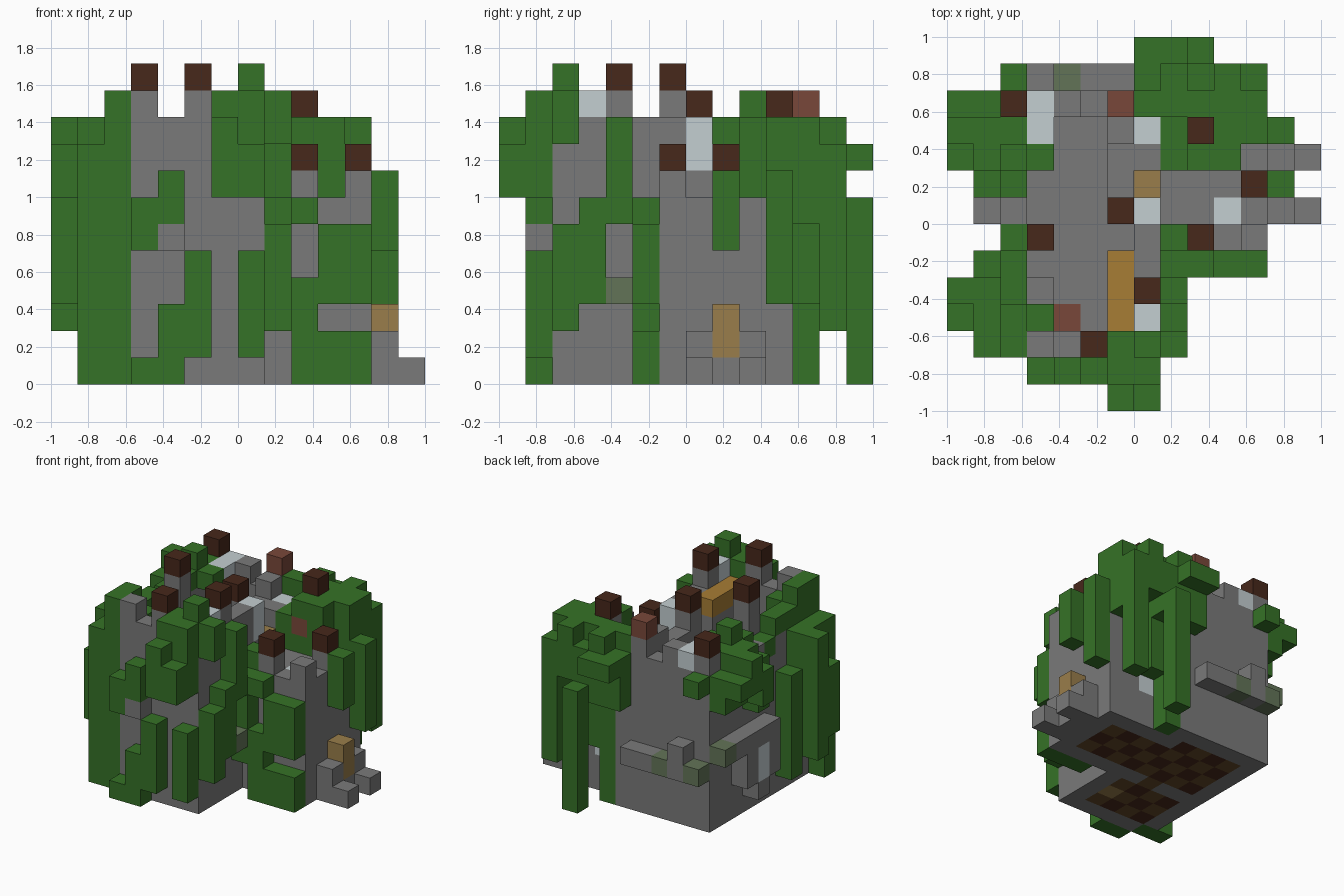
import bpy
import bmesh
from mathutils import Vector

old = bpy.data.objects.get("Cube")
if old:
    bpy.data.objects.remove(old, do_unlink=True)

HALF = 7            # half the grid width in blocks
UNIT = 1 / HALF     # size of one block

PALETTE = {
    "stone": (0.193, 0.193, 0.193),
    "leaf": (0.036, 0.168, 0.02),
    "dark_wood": (0.063, 0.021, 0.011),
    "red_wood": (0.19, 0.064, 0.042),
    "pale_glass": (0.55, 0.62, 0.64),
    "orange_wood": (0.39, 0.206, 0.035),
    "tan_wood": (0.32, 0.207, 0.069),
    "mossy_stone": (0.123, 0.174, 0.097),
    "floor_wood": (0.127, 0.065, 0.02),
}

materials = {}
for colour_name, rgb in PALETTE.items():
    mat = bpy.data.materials.new(colour_name)
    mat.use_nodes = True
    mat.diffuse_color = (*rgb, 1)
    shader = mat.node_tree.nodes["Principled BSDF"]
    shader.inputs["Base Color"].default_value = (*rgb, 1)
    shader.inputs["Roughness"].default_value = 0.9
    materials[colour_name] = mat

cells = {}          # block position -> (part, colour); later blocks replace earlier ones


def block(part, colour, across, deep, high):
    """Fill inclusive ranges of blocks along x, y and z."""
    for i in range(across[0], across[-1] + 1):
        for j in range(deep[0], deep[-1] + 1):
            for k in range(high[0], high[-1] + 1):
                cells[i, j, k] = (part, colour)


def along_x(part, colour, start, deep, spans):
    """A row of vertical strips, side by side in x."""
    for i, span in enumerate(spans, start):
        if span:
            block(part, colour, (i,), (deep,), span)


def along_y(part, colour, across, start, spans):
    """A row of vertical strips, side by side in y."""
    for j, span in enumerate(spans, start):
        if span:
            block(part, colour, (across,), (j,), span)


def capped(across, deep, base, top, cap="dark_wood"):
    """A stone pillar with a wooden cap block."""
    block("pillars", "stone", (across,), (deep,), (base, top - 1))
    block("pillar_caps", cap, (across,), (deep,), (top,))


# Stone keep, lower side wing, and the uneven tops of their walls
block("keep", "stone", (2, 7), (2, 11), (0, 7))
block("wing", "stone", (8, 11), (6, 10), (0, 6))
along_x("keep_front_wall", "stone", 2, 2, [(8, 9), (8, 10), (8, 9), (8, 10), (8, 9), (8, 9)])
along_y("keep_right_wall", "stone", 7, 3, [(8, 9), (8, 10), (8, 9), (8, 9), None, None, (8,)])
along_x("keep_back_wall", "stone", 2, 11, [(8, 9), (8,), (8, 9), (8,), (8, 9), (8,)])
along_y("keep_left_wall", "stone", 2, 3, [(8,)] * 8)
along_y("keep_inner_wall", "stone", 6, 3, [(8,), (8,), (8,), None, None, (8,), (8,), (8, 9)])
block("keep_inner_wall", "stone", (3,), (3, 4), (8,))

# Capped pillars on the walls
capped(3, 6, 8, 11)
capped(5, 2, 8, 11)
capped(7, 4, 8, 11)
capped(6, 7, 8, 10)
capped(2, 11, 8, 10)
capped(9, 10, 7, 10)
capped(9, 6, 7, 8)
capped(11, 8, 7, 8)
capped(6, 11, 8, 10, "red_wood")
block("red_roof_block", "red_wood", (4,), (3,), (7,))
block("wing_parapet", "stone", (11,), (6,), (7,))

# Glass blocks, wooden beams and a floor hatch
block("windows", "pale_glass", (7,), (7,), (8, 9))
block("windows", "pale_glass", (7,), (10,), (8,))
block("windows", "pale_glass", (3,), (10, 11), (9,))
block("windows", "pale_glass", (7,), (3,), (10,))
block("windows", "pale_glass", (10,), (7,), (6,))
block("windows", "pale_glass", (9,), (10,), (2,))
block("roof_beam", "orange_wood", (6,), (3, 5), (9,))
block("door_beam", "tan_wood", (7,), (8,), (7,))
block("floor_hatch", "tan_wood", (6,), (4,), (0,))

# Ledges and rubble
block("front_step", "stone", (4,), (1,), (5,))
block("back_ledge", "stone", (3, 6), (12,), (3,))
block("back_ledge", "stone", (3,), (12,), (4,))
block("back_ledge", "mossy_stone", (4,), (12,), (3,))
block("back_ledge", "mossy_stone", (2,), (12,), (3,))
block("left_ledge", "stone", (1,), (7, 10), (4,))
block("left_ledge", "stone", (1,), (7,), (2, 4))
block("left_ledge", "stone", (1,), (8,), (1,))
block("left_ledge", "stone", (1,), (9,), (2, 3))
block("left_ledge", "pale_glass", (1,), (8,), (2, 3))
block("left_ledge", "mossy_stone", (1,), (11,), (4,))
block("mossy_step", "mossy_stone", (8,), (4,), (3,))
block("rubble", "stone", (12,), (7, 9), (0,))
block("rubble", "stone", (12,), (7,), (1,))
block("rubble", "stone", (12,), (9,), (1,))
for deep in (7, 9):
    block("rubble", "stone", (13,), (deep,), (0,))
block("rubble_post", "tan_wood", (12,), (8,), (1, 2))

# Ivy on the front of the keep
along_x("front_ivy_low", "leaf", 3, 1, [(0,), (0, 2), (1, 4), None, (1, 4)])
along_x("front_ivy_high", "leaf", 3, 1, [(5, 6), (6, 7), None, (7, 10), (7, 10)])
along_x("front_ivy_high", "leaf", 6, 0, [(7, 9), (7, 8)])
block("front_ivy_high", "leaf", (6, 7), (2,), (9, 10))
block("front_ivy_high", "leaf", (7,), (2,), (11,))

# Ivy in the corner between keep and wing, and on the front of the wing
along_y("corner_ivy", "leaf", 8, 2, [(2, 5), (3, 6), (6, 9), (2, 6), (7,)])
block("corner_ivy", "leaf", (8,), (2,), (9, 10))
along_x("wing_front_ivy", "leaf", 9, 5, [(0, 3), (0, 1), (0, 1)])
along_x("wing_front_ivy", "leaf", 9, 5, [(6,), (3, 5), (3, 5)])

# Ivy on the right side, over the wing roof and down its back
along_y("wing_side_ivy", "leaf", 12, 8, [(5, 7), None, (3, 7)])
block("wing_roof_ivy", "leaf", (8,), (9, 10), (7, 8))
block("wing_roof_ivy", "leaf", (9, 10), (9,), (7, 9))
block("wing_roof_ivy", "leaf", (10, 11), (10,), (7, 9))
block("wing_roof_beam", "red_wood", (9,), (9,), (8,))
along_x("wing_back_ivy", "leaf", 7, 11, [(9,), (0, 9), (3, 9), (7, 9), (6, 9)])
along_x("back_strands", "leaf", 7, 12, [(6, 8), (6, 9), (6, 8), (7, 9), (2, 8)])
along_x("back_strands", "leaf", 7, 13, [(8,), (8,), (0, 6)])
block("back_strands", "leaf", (2,), (12,), (8,))

# Ivy on the left side, in three layers from the wall outwards
block("left_corner_ivy", "leaf", (2,), (2,), (0, 10))
along_y("left_wall_ivy", "leaf", 2, 3, [(9, 10), (9,), (9,), (8,), None, (9,), (9, 10), (9,)])
for deep in (3, 9):
    block("left_wall_ivy", "leaf", (3,), (deep,), (9,))
along_y("left_strands", "leaf", 1, 2, [(0, 8), (2, 8), (3, 8), (1, 6)])
along_y("left_strands", "leaf", 1, 8, [(6, 8), (7, 9), (7, 9), (7, 8)])
along_y("left_outer_ivy", "leaf", 0, 3, [(3, 6), (2, 8)])
along_y("left_outer_ivy", "leaf", 0, 9, [(7, 8), (8, 9), (8,)])


def floor_colour(i, j):
    """Checkered wooden floor under the rooms and the doorway between them."""
    rooms = ((3, 6, 3, 5), (5, 5, 6, 6), (3, 6, 7, 10), (7, 10, 7, 9))
    if any(a <= i <= b and c <= j <= d for a, b, c, d in rooms):
        return "floor_wood" if (i + j) % 2 else "dark_wood"
    return None


# Turn each part's blocks into one mesh with only its outer faces
AXES = [Vector(a) for a in ((1, 0, 0), (0, 1, 0), (0, 0, 1))]
parts = {}
for cell, (part, colour) in cells.items():
    parts.setdefault(part, []).append((Vector(cell), colour))

for part, blocks in parts.items():
    bm = bmesh.new()
    slots = []
    for corner, colour in blocks:
        for n in range(3):
            u, v = AXES[(n + 1) % 3], AXES[(n + 2) % 3]
            for side in (0, 1):
                beside = corner + AXES[n] * (1 if side else -1)
                if tuple(int(c) for c in beside) in cells:
                    continue
                start = corner + AXES[n] * side
                loop = [start, start + u, start + u + v, start + v]
                if not side:
                    loop.reverse()
                verts = [bm.verts.new((p - Vector((HALF, HALF, 0))) * UNIT) for p in loop]
                shown = colour
                if n == 2 and beside.z < 0 and colour == "stone":
                    shown = floor_colour(int(corner.x), int(corner.y)) or colour
                if shown not in slots:
                    slots.append(shown)
                bm.faces.new(verts).material_index = slots.index(shown)
    bmesh.ops.remove_doubles(bm, verts=bm.verts, dist=UNIT / 100)
    mesh = bpy.data.meshes.new(part)
    bm.to_mesh(mesh)
    bm.free()
    for slot in slots:
        mesh.materials.append(materials[slot])
    if mesh.polygons:
        bpy.context.scene.collection.objects.link(bpy.data.objects.new(part, mesh))
